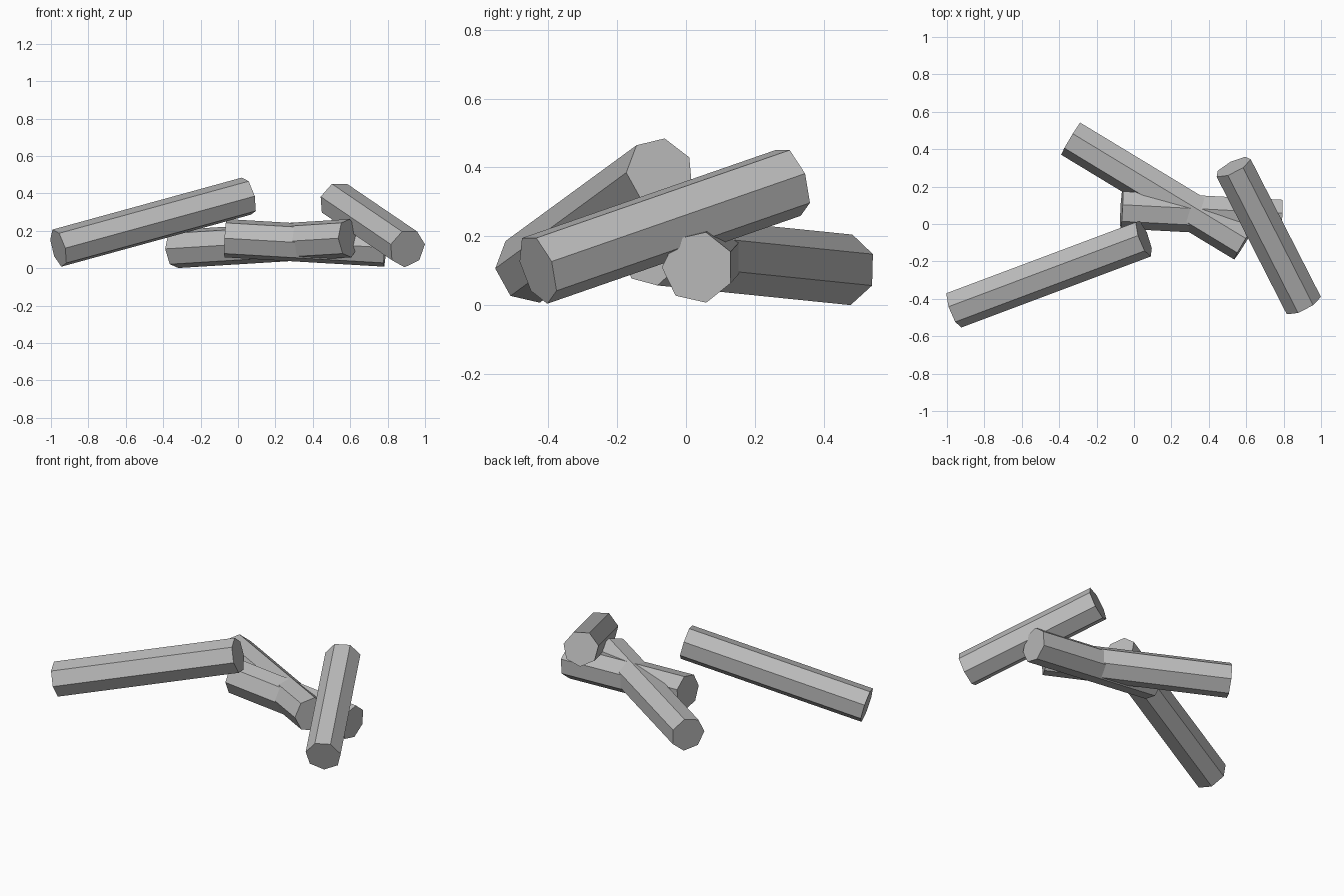
import bpy
import bmesh
from math import cos, sin, radians, tau
from mathutils import Vector

cube = bpy.data.objects.get("Cube")
if cube:
    bpy.data.objects.remove(cube, do_unlink=True)

SIDES = 7
RADIUS = 0.105

grey = bpy.data.materials.new("plain grey")
grey.use_nodes = True
grey.diffuse_color = (0.5, 0.5, 0.5, 1)
grey.node_tree.nodes["Principled BSDF"].inputs["Base Color"].default_value = (0.5, 0.5, 0.5, 1)


def log(name, start, end, roll):
    """Seven-sided log between two end centres; roll is the angle of one edge."""
    start, end = Vector(start), Vector(end)
    axis = (end - start).normalized()
    side = Vector((0, 0, 1)).cross(axis).normalized()
    up = axis.cross(side)
    bm = bmesh.new()
    rings = []
    for centre in (start, end):
        ring = []
        for i in range(SIDES):
            a = radians(roll) + tau * i / SIDES
            ring.append(bm.verts.new(centre + RADIUS * (cos(a) * side + sin(a) * up)))
        rings.append(ring)
    near, far = rings
    for i in range(SIDES):
        j = (i + 1) % SIDES
        bm.faces.new((near[i], near[j], far[j], far[i]))
    bm.faces.new(near)
    bm.faces.new(far)
    bmesh.ops.recalc_face_normals(bm, faces=bm.faces)
    mesh = bpy.data.meshes.new(name)
    bm.to_mesh(mesh)
    bm.free()
    mesh.materials.append(grey)
    obj = bpy.data.objects.new(name, mesh)
    bpy.context.collection.objects.link(obj)


# Four loosely scattered logs
log("right_log", (-0.96, -0.455, 0.107), (0.053, -0.075, 0.385), 180)
log("left_log", (0.53, 0.305, 0.36), (0.905, -0.43, 0.105), -90)
log("back_log", (-0.335, 0.46, 0.103), (0.59, -0.1, 0.16), 180)
log("middle_log", (-0.067, 0.08, 0.16), (0.787, 0.035, 0.11), 180)
